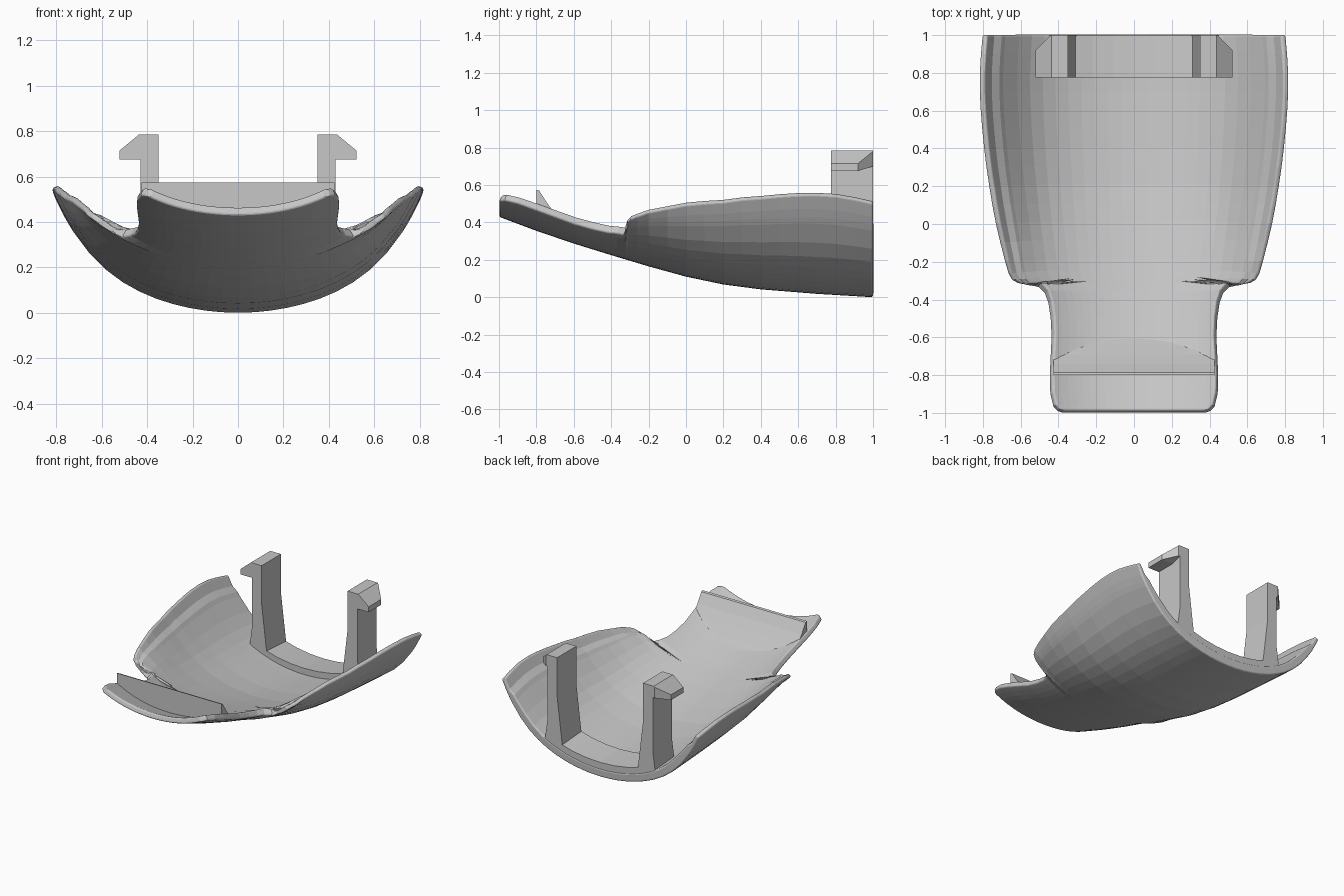
import bpy, bmesh

cube = bpy.data.objects.get("Cube")
if cube:
    bpy.data.objects.remove(cube, do_unlink=True)

grey = bpy.data.materials.new("plain_grey")
grey.use_nodes = True
grey.diffuse_color = (0.57, 0.57, 0.57, 1)
grey.node_tree.nodes["Principled BSDF"].inputs["Base Color"].default_value = (0.57, 0.57, 0.57, 1)


def lerp(table, t):
    for (a, va), (b, vb) in zip(table, table[1:]):
        if t <= b:
            return va + (vb - va) * (t - a) / (b - a)
    return table[-1][1]


# Half width along the length, with the tongue and the side notches
OUTLINE = [(-1, .385), (-.99, .41), (-.97, .43), (-.9, .447), (-.8, .45), (-.7, .445),
           (-.6, .44), (-.5, .445), (-.42, .457), (-.37, .475), (-.335, .51),
           (-.32, .56), (-.312, .62), (-.295, .65), (-.26, .67), (-.2, .687),
           (-.1, .712), (0, .735), (.1, .754), (.2, .77), (.3, .785), (.4, .797),
           (.5, .807), (.6, .815), (.7, .82), (.8, .82), (.9, .814), (1, .805)]
# Keel height, fullness of the sides, and lowering of the rim by the notch
KEEL = [(-1, .43), (-.8, .355), (-.6, .287), (-.4, .225), (-.2, .165), (0, .11),
        (.2, .068), (.4, .042), (.7, .018), (1, 0)]
FULL = [(-.3, 0), (0, .16), (1, .16)]
DROP = [(-.37, 0), (-.335, .02), (-.312, .05), (-.28, .06), (-.2, .035), (0, .006), (.3, 0)]


def outer(x, y):
    u2 = (x / lerp(OUTLINE, y)) ** 2
    full = lerp(FULL, max(y, -.3)) * (1 - u2)
    drop = lerp(DROP, max(y, -.37))
    return lerp(KEEL, y) + .451 * x**2 + .502 * x**4 - (full + drop) * u2**2


def finish(name, bm):
    mesh = bpy.data.meshes.new(name)
    bm.to_mesh(mesh)
    bm.free()
    mesh.materials.append(grey)
    obj = bpy.data.objects.new(name, mesh)
    bpy.context.collection.objects.link(obj)
    return obj


def loft(name, rings):
    """Closed solid through rings of equal point count."""
    bm = bmesh.new()
    rows = [[bm.verts.new(p) for p in ring] for ring in rings]
    n = len(rows[0])
    for a, b in zip(rows, rows[1:]):
        for i in range(n):
            j = (i + 1) % n
            bm.faces.new((a[i], a[j], b[j], b[i]))
    bm.faces.new(rows[0])
    bm.faces.new(rows[-1])
    bmesh.ops.recalc_face_normals(bm, faces=bm.faces)
    return finish(name, bm)


# Shell surface
half = [i * .09 for i in range(11)] + [.925, .955, 1]
columns = [-u for u in reversed(half[1:])] + half
bm = bmesh.new()
grid = [[bm.verts.new((u * w, y, outer(u * w, y))) for u in columns] for y, w in OUTLINE]
for a, b in zip(grid, grid[1:]):
    for i in range(len(columns) - 1):
        bm.faces.new((a[i], a[i + 1], b[i + 1], b[i]))
shell = finish("shell", bm)

# Wall thickness: thin tongue, thicker body, thin lip along the body rim
group = shell.vertex_groups.new(name="thickness")
index = 0
for y, w in OUTLINE:
    for u in columns:
        weight = lerp([(-1, .62), (-.4, .75), (0, 1), (1, 1)], y)
        if y > -.33:
            weight *= lerp([(0, 1), (.81, 1), (.925, .85), (.955, .55), (1, .5)], abs(u))
        group.add([index], weight, 'REPLACE')
        index += 1
solid = shell.modifiers.new("wall", 'SOLIDIFY')
solid.thickness = .062
solid.offset = 1
solid.vertex_group = "thickness"
bevel = shell.modifiers.new("rounded_rim", 'BEVEL')
bevel.width = .011
bevel.segments = 3
bevel.limit_method = 'ANGLE'
bevel.angle_limit = 1.05
bevel.use_clamp_overlap = False

# Stop ramp across the tongue
RAMP = [(-.8, .575), (-.785, .57), (-.74, .5), (-.69, .435), (-.64, .375), (-.6, .328)]
rings = []
for i in range(13):
    x = -.425 + .85 * i / 12
    low = [(x, y, outer(x, y) + .015) for y, z in RAMP]
    top = [(x, y, max(z, p[2] + .002)) for (y, z), p in zip(RAMP, low)]
    rings.append(top + low[::-1])
loft("stop_ramp", rings)

# Cross rib on the floor between the posts
rings = []
for i in range(7):
    x = -.33 + .11 * i
    rings.append([(x, y, outer(x, y) + h) for y, h in
                  ((.775, .03), (1, .03), (1, .108), (.775, .108))])
loft("floor_rib", rings)

# Clip posts with outward hooks, the hook tips cut back at the rear
POST = [(.3, .085), (.32, .25), (.35, .5), (.35, .785), (.43, .785), (.43, .3), (.45, .155)]
TIPS = [(.775, .522, .715, .675), (.92, .522, .715, .675), (1, .442, .78, .7)]
for side, s in (("left", 1), ("right", -1)):
    loft(side + "_post", [[(s * x, y, z) for x, z in POST] for y in (.775, 1)])
    loft(side + "_hook", [[(s * x, y, z) for x, z in
                           ((.425, .785), (.437, .785), (tip, high), (tip, low), (.425, low))]
                          for y, tip, high, low in TIPS])
